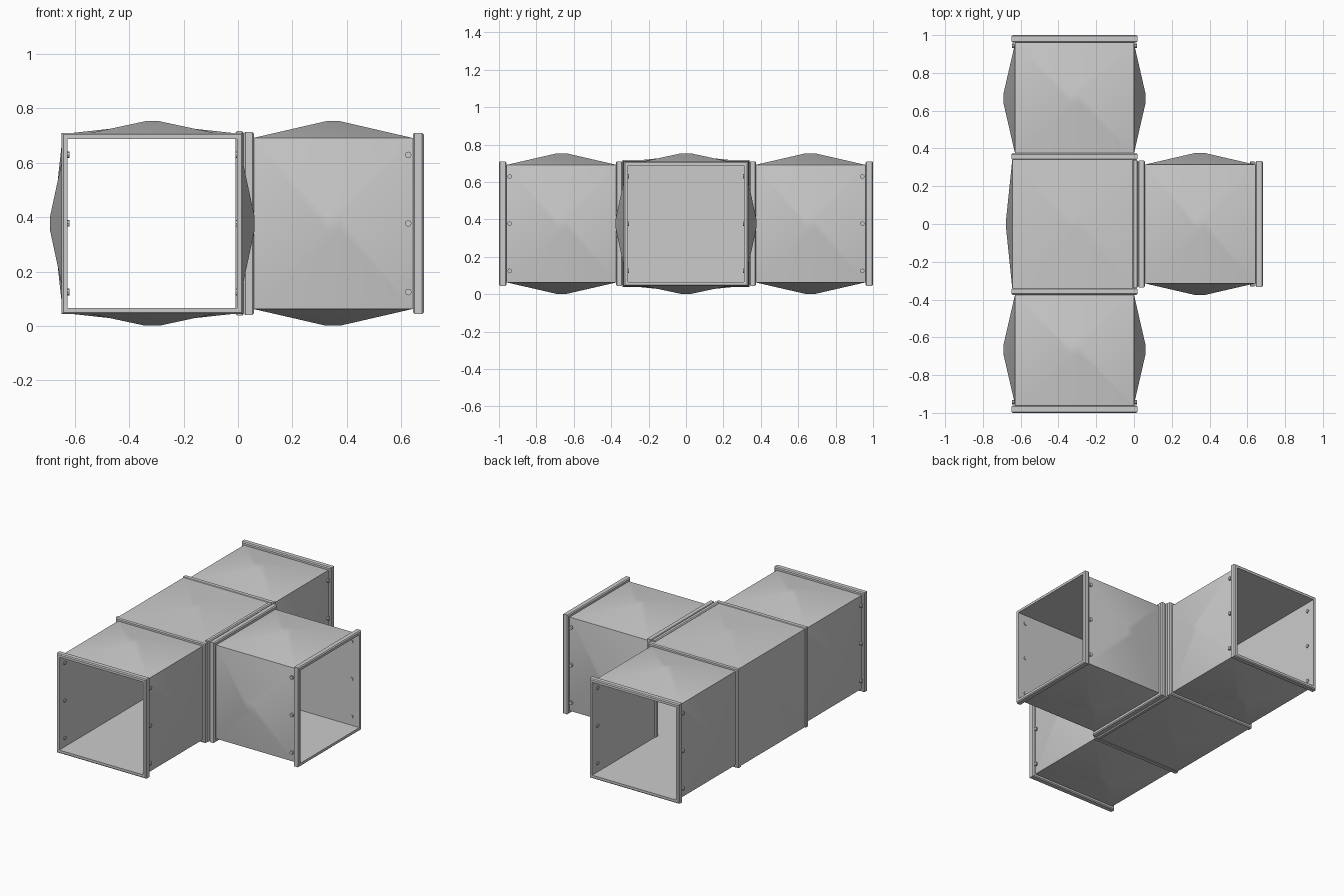
import bpy, bmesh, math
from mathutils import Matrix, Vector

if "Cube" in bpy.data.objects:
    bpy.data.objects.remove(bpy.data.objects["Cube"])

ZC = 0.377      # duct axis height
XC = -0.315     # main duct axis
INNER = 0.311   # half width of the bore
LIP = 0.333     # half width of the flanges


def make(name, bm, matrix, smooth=True):
    bmesh.ops.remove_doubles(bm, verts=bm.verts, dist=1e-5)
    mesh = bpy.data.meshes.new(name)
    bm.to_mesh(mesh)
    bm.free()
    mesh.transform(matrix)
    ob = bpy.data.objects.new(name, mesh)
    bpy.context.collection.objects.link(ob)
    if smooth:
        bpy.ops.object.select_all(action='DESELECT')
        ob.select_set(True)
        bpy.context.view_layer.objects.active = ob
        bpy.ops.object.shade_smooth_by_angle(angle=math.radians(30))
    return ob


def panels(bm, a, b, half, bulge, inner, sides):
    """Pyramid-bulged outer sheets and flat inner sheets around the local y axis."""
    mid, tip = (a + b) / 2, 0.025
    for k in sides:                      # 0 top, 1 +x, 2 bottom, 3 -x
        rot = Matrix.Rotation(k * math.pi / 2, 4, 'Y')

        def v(x, y, z):
            return bm.verts.new(rot @ Vector((x, y, z)))
        base = [v(-half, a, half), v(half, a, half), v(half, b, half), v(-half, b, half)]
        top = [v(sx * tip, mid + sy * tip, half + bulge)
               for sx, sy in ((-1, -1), (1, -1), (1, 1), (-1, 1))]
        for i in range(4):
            j = (i + 1) % 4
            bm.faces.new((base[i], base[j], top[j], top[i]))
        bm.faces.new(top)
        bm.faces.new([v(-inner, b, inner), v(inner, b, inner),
                      v(inner, a, inner), v(-inner, a, inner)])


def frame(name, y, depth, outer, matrix):
    """Square flange ring with softened outer edges."""
    bm = bmesh.new()
    d, c = depth / 2, 0.006
    profile = [(INNER, -d), (outer - c, -d), (outer, -d + c),
               (outer, d - c), (outer - c, d), (INNER, d)]
    rings = [[bm.verts.new((sx * r, y + t, sz * r))
              for sx, sz in ((-1, -1), (1, -1), (1, 1), (-1, 1))] for r, t in profile]
    for i in range(6):
        p, q = rings[i], rings[(i + 1) % 6]
        for k in range(4):
            m = (k + 1) % 4
            bm.faces.new((p[k], p[m], q[m], q[k]))
    bmesh.ops.recalc_face_normals(bm, faces=bm.faces)
    make(name, bm, matrix, False)


def bolts(name, y, matrix):
    """Three small bolts on both side walls next to an end flange."""
    bm = bmesh.new()
    for s in (-1, 1):
        for z in (-0.252, 0, 0.252):
            m = (Matrix.Translation((s * 0.318, y, z))
                 @ Matrix.Rotation(math.pi / 2, 4, 'Y'))
            bmesh.ops.create_cone(bm, cap_ends=True, segments=8, radius1=0.012,
                                  radius2=0.012, depth=0.026, matrix=m)
    make(name, bm, matrix)


def arm(name, a, b, matrix):
    """Duct arm along local +y with bulged walls, end flange and bolts."""
    bm = bmesh.new()
    panels(bm, a, b, 0.314, 0.062, INNER, range(4))
    make(name + "_walls", bm, matrix)
    frame(name + "_end_flange", b + 0.02, 0.04, LIP, matrix)
    bolts(name + "_bolts", b - 0.017, matrix)


main = Matrix.Translation((XC, 0, ZC))
flip = main @ Matrix.Rotation(math.pi, 4, 'Z')
side = Matrix.Translation((0, 0, ZC)) @ Matrix.Rotation(-math.pi / 2, 4, 'Z')

# Three arms
arm("back_arm", 0.37, 0.96, main)
arm("front_arm", 0.37, 0.96, flip)
arm("branch_arm", 0.055, 0.643, side)

# Central junction box, open towards the branch
bm = bmesh.new()
panels(bm, -0.345, 0.345, 0.329, 0.033, INNER, (0, 2, 3))
make("junction_walls", bm, main)

# Collars where the arms meet the junction
frame("back_collar", 0.357, 0.036, LIP, main)
frame("front_collar", 0.357, 0.036, LIP, flip)
frame("branch_collar", 0.04, 0.038, LIP + 0.003, side)
frame("junction_collar", 0.006, 0.03, LIP + 0.006, side)
